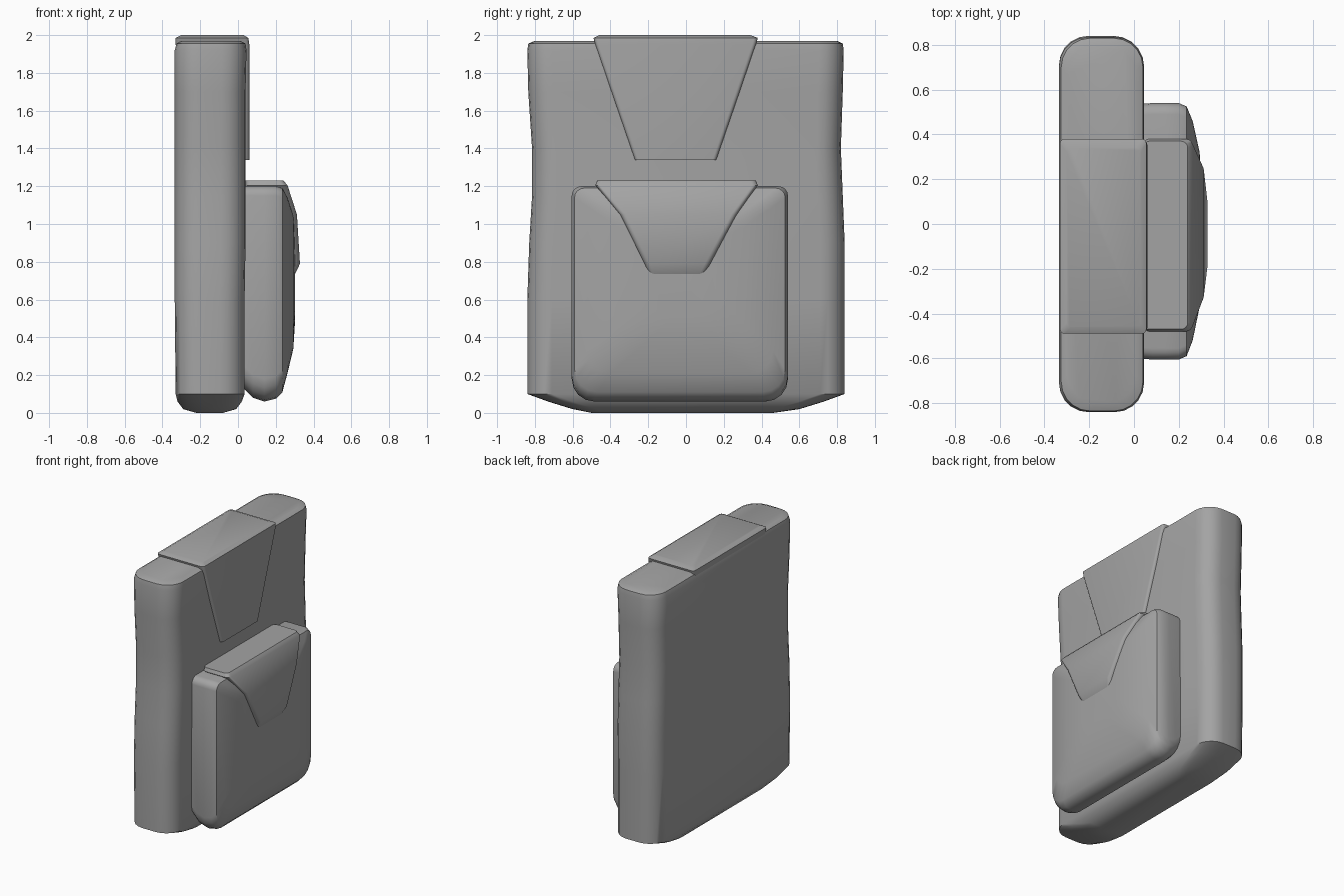
import bpy
import bmesh
import math
from mathutils import Vector

default_cube = bpy.data.objects.get("Cube")
if default_cube:
    bpy.data.objects.remove(default_cube, do_unlink=True)


def make_material(name, colour):
    material = bpy.data.materials.new(name)
    material.use_nodes = True
    material.diffuse_color = colour
    shader = material.node_tree.nodes["Principled BSDF"]
    shader.inputs["Base Color"].default_value = colour
    shader.inputs["Roughness"].default_value = 0.8
    return material


fabric = make_material("grey fabric", (0.37, 0.37, 0.37, 1))


def rounded_outline(u_min, u_max, v_min, v_max, low_radius, high_radius, steps):
    """Rounded rectangle; low_radius applies to the corners at v_min."""
    limit = 0.48 * min(u_max - u_min, v_max - v_min)
    corners = (
        (u_min, v_min, 1, 1, low_radius, 180),
        (u_max, v_min, -1, 1, low_radius, 270),
        (u_max, v_max, -1, -1, high_radius, 0),
        (u_min, v_max, 1, -1, high_radius, 90),
    )
    points = []
    for u, v, side_u, side_v, radius, start in corners:
        radius = min(radius, limit)
        for step in range(steps + 1):
            angle = math.radians(start + 90 * step / steps)
            points.append((u + radius * (side_u + math.cos(angle)),
                           v + radius * (side_v + math.sin(angle))))
    return points


def loft(name, rows, axis, low_radius, high_radius, steps=4):
    """Skin rounded outlines (position, u_min, u_max, v_min, v_max) along an axis."""
    bm = bmesh.new()
    rings = []
    for position, *limits in rows:
        ring = []
        for u, v in rounded_outline(*limits, low_radius, high_radius, steps):
            place = (u, v, position) if axis == "z" else (position, u, v)
            ring.append(bm.verts.new(Vector(place)))
        rings.append(ring)
    for lower, upper in zip(rings, rings[1:]):
        count = len(lower)
        for i in range(count):
            j = (i + 1) % count
            bm.faces.new((lower[i], lower[j], upper[j], upper[i]))
    bm.faces.new(rings[0][::-1])
    bm.faces.new(rings[-1])
    bmesh.ops.recalc_face_normals(bm, faces=bm.faces)

    mesh = bpy.data.meshes.new(name)
    bm.to_mesh(mesh)
    bm.free()
    mesh.materials.append(fabric)
    part = bpy.data.objects.new(name, mesh)
    bpy.context.collection.objects.link(part)
    bpy.ops.object.select_all(action="DESELECT")
    part.select_set(True)
    bpy.context.view_layer.objects.active = part
    bpy.ops.object.shade_smooth_by_angle(angle=math.radians(38))
    return part


# Main bag: soft slab with a slight waist and a tapered base
loft("main_bag", [
    (0, -0.22, -0.08, -0.5, 0.46),
    (0.02, -0.29, -0.01, -0.6, 0.6),
    (0.06, -0.32, 0.02, -0.73, 0.73),
    (0.1, -0.33, 0.035, -0.84, 0.84),
    (0.6, -0.335, 0.035, -0.84, 0.84),
    (0.9, -0.335, 0.04, -0.83, 0.84),
    (1.15, -0.335, 0.04, -0.815, 0.83),
    (1.4, -0.335, 0.04, -0.815, 0.82),
    (1.7, -0.335, 0.04, -0.835, 0.83),
    (1.92, -0.335, 0.045, -0.84, 0.835),
    (1.955, -0.325, 0.04, -0.835, 0.83),
    (1.97, -0.3, 0.01, -0.8, 0.8),
], "z", 0.13, 0.13, steps=5)

# Main flap: wraps over the top and narrows down the face
loft("main_flap", [
    (1.34, -0.2, 0.06, -0.27, 0.16),
    (1.95, -0.33, 0.06, -0.48, 0.37),
    (1.985, -0.33, 0.055, -0.49, 0.38),
    (2, -0.3, 0.03, -0.46, 0.34),
], "z", 0.02, 0.02)

# Pocket: bulging front with larger lower corners
loft("front_pocket", [
    (0.02, -0.6, 0.535, 0.14, 1.2),
    (0.08, -0.605, 0.54, 0.08, 1.2),
    (0.14, -0.605, 0.54, 0.06, 1.2),
    (0.2, -0.605, 0.54, 0.075, 1.2),
    (0.235, -0.59, 0.525, 0.11, 1.19),
    (0.262, -0.52, 0.46, 0.21, 1.14),
    (0.293, -0.37, 0.32, 0.34, 1.04),
    (0.303, -0.2, 0.16, 0.5, 0.95),
], "x", 0.12, 0.05)

# Pocket flap: follows the bulge and ends in a raised tip
loft("pocket_flap", [
    (0.73, 0.1, 0.3, -0.2, 0.1),
    (0.79, 0.1, 0.328, -0.22, 0.13),
    (1.05, 0.1, 0.312, -0.35, 0.27),
    (1.205, 0.04, 0.262, -0.48, 0.38),
    (1.23, 0.04, 0.24, -0.47, 0.37),
], "z", 0.03, 0.03)
